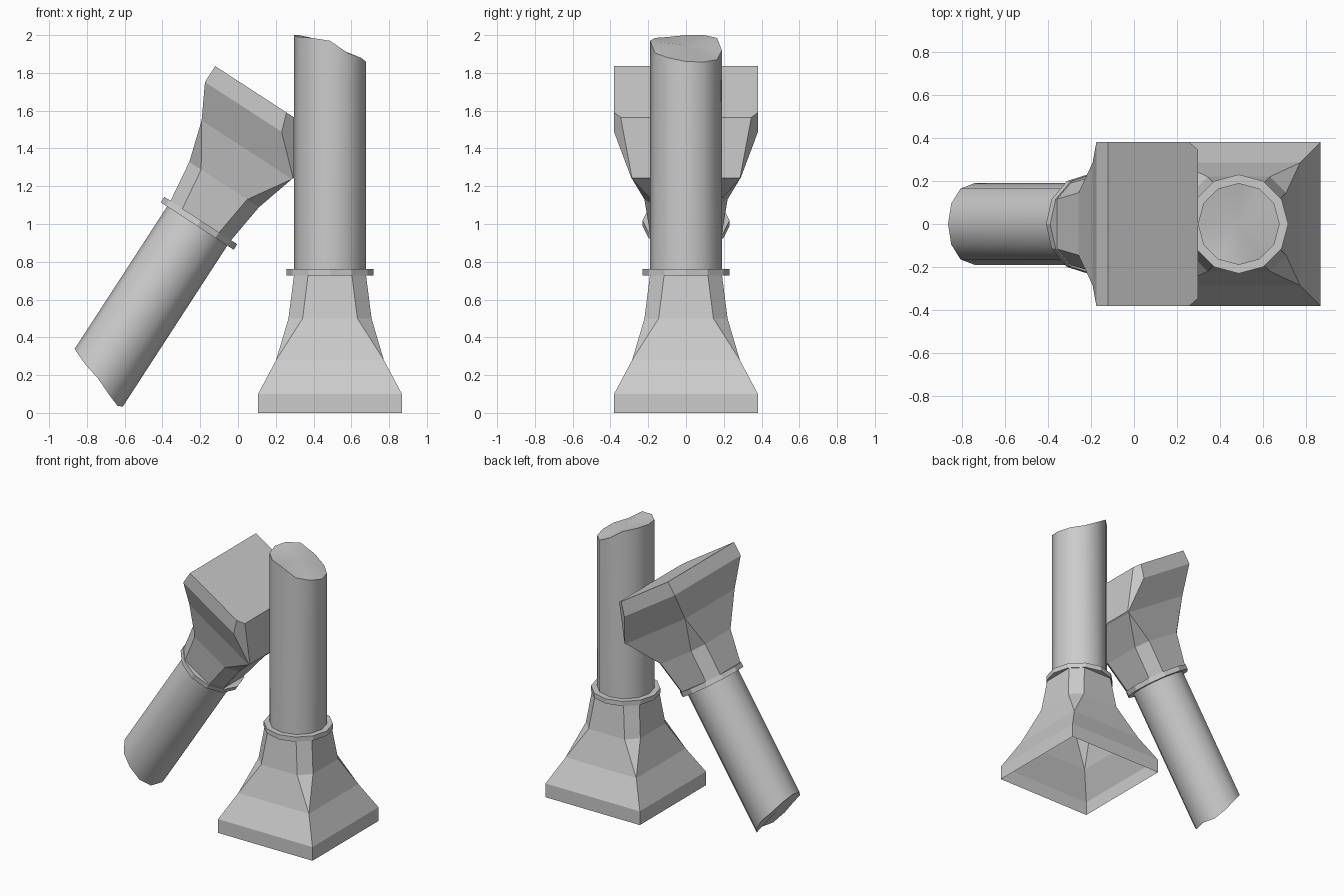
import bpy, bmesh
from math import sin, cos, pi, radians
from mathutils import Matrix, Vector

if "Cube" in bpy.data.objects:
    bpy.data.objects.remove(bpy.data.objects["Cube"])

SIDES = 12


def rings_to_bmesh(rings, cap_start=True, cap_end=True):
    bm = bmesh.new()
    loops = [[bm.verts.new(p) for p in r] for r in rings]
    n = len(loops[0])
    for a, b in zip(loops, loops[1:]):
        for i in range(n):
            j = (i + 1) % n
            bm.faces.new((a[i], a[j], b[j], b[i]))
    if cap_start:
        bm.faces.new(loops[0][::-1])
    if cap_end:
        bm.faces.new(loops[-1])
    return bm


def finish(bm, name, matrix=None, smooth=False):
    if matrix:
        bm.transform(matrix)
    bmesh.ops.remove_doubles(bm, verts=bm.verts, dist=1e-5)
    mesh = bpy.data.meshes.new(name)
    bm.to_mesh(mesh)
    bm.free()
    obj = bpy.data.objects.new(name, mesh)
    bpy.context.collection.objects.link(obj)
    if smooth:
        bpy.ops.object.select_all(action='DESELECT')
        bpy.context.view_layer.objects.active = obj
        obj.select_set(True)
        bpy.ops.object.shade_smooth_by_angle(angle=radians(35))
    return obj


def circle(r, heights):
    return [(r * cos(2 * pi * i / SIDES), r * sin(2 * pi * i / SIDES), h)
            for i, h in enumerate(heights)]


def chamfered_square(h, c, z):
    return [(h, -c, z), (h, c, z), (c, h, z), (-c, h, z),
            (-h, c, z), (-h, -c, z), (-c, -h, z), (c, -h, z)]


def foot(closed):
    # flared square block whose corners become chamfers higher up
    profile = [(.381, .381, 0), (.381, .381, .1), (.285, .285, .28),
               (.22, .145, .5), (.19, .115, .735)]
    bm = rings_to_bmesh([chamfered_square(*p) for p in profile])
    bmesh.ops.remove_doubles(bm, verts=bm.verts, dist=1e-5)
    bmesh.ops.dissolve_degenerate(bm, edges=bm.edges, dist=1e-5)
    bm.normal_update()
    if not closed:
        low = [f for f in bm.faces if all(v.co.z < .01 for v in f.verts)]
        bmesh.ops.delete(bm, geom=low, context='FACES_ONLY')
    return bm


def chop(bm, point, normal):
    bmesh.ops.bisect_plane(bm, geom=bm.verts[:] + bm.edges[:] + bm.faces[:],
                           plane_co=point, plane_no=normal, clear_outer=True)
    bmesh.ops.holes_fill(bm, edges=[e for e in bm.edges if e.is_boundary])


def collar():
    return rings_to_bmesh([circle(.23, [z] * SIDES) for z in (.727, .762)])


def shaft(heights, middle):
    # broken end is a fan around a centre point
    bm = rings_to_bmesh([circle(.19, [.745] * SIDES), circle(.19, heights)])
    cap = [f for f in bm.faces if len(f.verts) == SIDES
           and f.calc_center_median().z > 1]
    top = bmesh.ops.poke(bm, faces=cap)
    top['verts'][0].co = (0, 0, middle)
    return bm


# standing column, hollow under the foot
standing = Matrix.Translation((.487, 0, 0))
finish(foot(False), "standing_foot", standing)
finish(collar(), "standing_collar", standing)
finish(shaft([1.86, 1.858, 1.87, 1.92, 1.985, 2.0, 2.0, 1.99, 1.985,
              1.97, 1.905, 1.88], 1.945), "standing_shaft", standing, True)

# leaning column, upside down with its foot in the air
t = radians(33)
leaning = Matrix(((cos(t), 0, -sin(t), .199),
                  (0, -1, 0, 0),
                  (-sin(t), 0, -cos(t), 1.628),
                  (0, 0, 0, 1)))
head = foot(True)
head.transform(leaning)
# broken off where it rests against the standing shaft
chop(head, Vector((.297, 0, 0)), Vector((1, 0, 0)))
for s in (1, -1):
    chop(head, Vector((.3, s * .34, 1.545)), Vector((.6, s * .8, -.15)))
finish(head, "leaning_capital")
finish(collar(), "leaning_collar", leaning)
finish(shaft([1.778, 1.79, 1.765, 1.725, 1.70, 1.672, 1.66, 1.672, 1.70,
              1.725, 1.765, 1.79], 1.72), "leaning_shaft", leaning, True)
